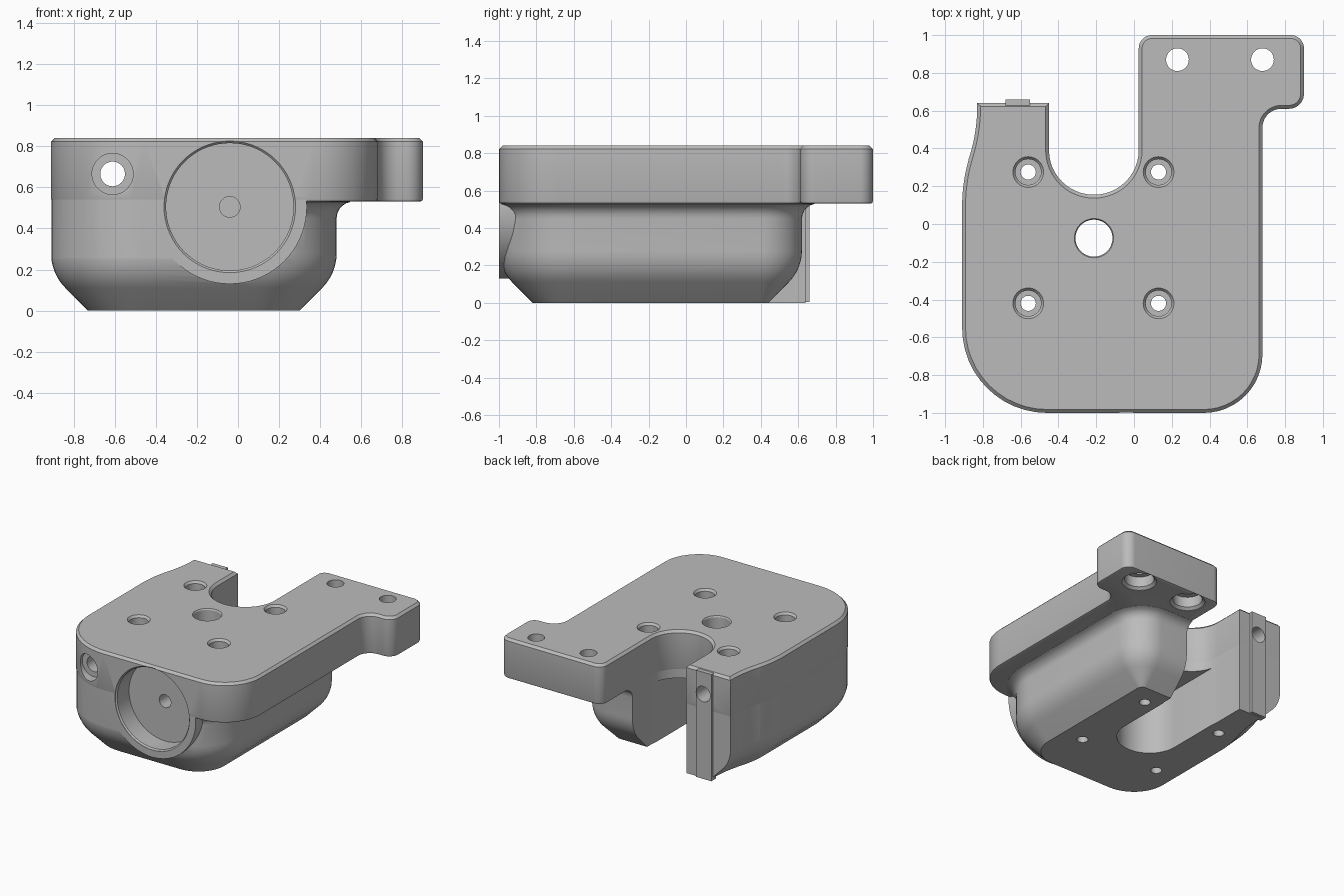
import bpy, bmesh
from math import sin, cos, tan, pi, radians
from mathutils import Vector, Matrix

if "Cube" in bpy.data.objects:
    bpy.data.objects.remove(bpy.data.objects["Cube"], do_unlink=True)

grey = bpy.data.materials.new("machined grey")
grey.use_nodes = True
grey.diffuse_color = (0.5, 0.5, 0.5, 1)
grey.node_tree.nodes["Principled BSDF"].inputs["Base Color"].default_value = (0.5, 0.5, 0.5, 1)


def loft(name, rings):
    """Closed solid through rings that share one point count."""
    bm = bmesh.new()
    loops = [[bm.verts.new(p) for p in ring] for ring in rings]
    n = len(loops[0])
    for a, b in zip(loops, loops[1:]):
        for i in range(n):
            j = (i + 1) % n
            bm.faces.new((a[i], a[j], b[j], b[i]))
    bm.faces.new(loops[0][::-1])
    bm.faces.new(loops[-1])
    bmesh.ops.recalc_face_normals(bm, faces=bm.faces)
    mesh = bpy.data.meshes.new(name)
    bm.to_mesh(mesh)
    bm.free()
    mesh.materials.append(grey)
    obj = bpy.data.objects.new(name, mesh)
    bpy.context.collection.objects.link(obj)
    return obj


def outline(corners, inset, steps=12):
    """Counter-clockwise polygon, moved inward, with rounded corners."""
    pts = []
    for i, (x, y, r) in enumerate(corners):
        p = Vector((x, y))
        before = Vector(corners[i - 1][:2])
        after = Vector(corners[(i + 1) % len(corners)][:2])
        e1, e2 = (p - before).normalized(), (after - p).normalized()
        n1, n2 = Vector((-e1.y, e1.x)), Vector((-e2.y, e2.x))
        q = p + (n1 + n2) * inset / (1 + n1.dot(n2))
        if r == 0:
            pts.append(q)
            continue
        side = 1 if e1.x * e2.y - e1.y * e2.x > 0 else -1
        rad = max(r - side * inset, 0.01)
        turn = e1.angle(e2)
        centre = q - e1 * rad * tan(turn / 2) + n1 * rad * side
        for k in range(steps + 1):
            spin = Matrix.Rotation(side * turn * k / steps, 2)
            pts.append(centre - spin @ n1 * rad * side)
    return pts


def prism(name, corners, profile):
    """Stack of outlines; profile holds (inset, height)."""
    return loft(name, [[(p.x, p.y, z) for p in outline(corners, d)] for d, z in profile])


def turned(name, axis, u, v, profile, n=48):
    """Round solid along y or z; profile holds (position, radius)."""
    rings = []
    for h, r in profile:
        circle = [(u + r * cos(2 * pi * k / n), v + r * sin(2 * pi * k / n)) for k in range(n)]
        rings.append([(a, b, h) if axis == "z" else (a, h, b) for a, b in circle])
    return loft(name, rings)


def combine(obj, other, operation):
    mod = obj.modifiers.new("combine", "BOOLEAN")
    mod.operation, mod.object, mod.solver = operation, other, "EXACT"
    bpy.context.view_layer.objects.active = obj
    bpy.ops.object.modifier_apply(modifier=mod.name)


def discard(obj):
    bpy.data.objects.remove(obj, do_unlink=True)


# Flange plate with ear, U notch and tapered left side
left_side = [(-.83, .48, .9), (-.91, .24, .9)]
plate_corners = [(-.91, -1, .45), (.68, -1, .31), (.68, .61, .1), (.9, .61, .08),
                 (.9, 1, .07), (.025, 1, .07), (.025, .155, .236), (-.45, .155, .236),
                 (-.45, .64, 0), (-.83, .64, 0)] + left_side
plate = prism("flange_plate", plate_corners,
              [(.015, .53), (.004, .534), (0, .545), (0, .822), (.018, .84)])

# Lower body: chamfered base, rounded belly, flared neck under the plate
body_corners = [(-.91, -1, .45), (.48, -1, .4), (.48, .62, .22), (-.21, .62, 0),
                (-.21, .9, 0), (-.83, .9, 0)] + left_side
belly = [(.24 - .24 * cos(a), .28 - .24 * sin(a)) for a in [radians(45 - 7.5 * k) for k in range(7)]]
neck = [(-.08 * (1 - cos(a)), .45 + .08 * sin(a)) for a in [radians(16 * k) for k in range(6)]]
body = prism("lower_body", body_corners, [(.18, 0)] + belly + neck + [(neck[-1][0], .7)])

# Round boss on the front, then trim both to the plate outline
boss = turned("boss", "y", -.04, .505, [(-1.1, .375), (-.6, .375)], 72)
combine(body, boss, "UNION")
trim = prism("trim", plate_corners, [(.0015, -.1), (.0015, .69)])
combine(body, trim, "INTERSECT")
discard(boss)
discard(trim)

# Locating rib on the back of the left leg
rib = loft("back_rib", [[(x, y, z) for x, y in ((-.68, .6), (-.55, .6), (-.55, .66), (-.68, .66))]
                        for z in (.005, .835)])

# Cutters: front bore, long side hole, pocket, centre hole, screw holes, ear holes
cutters = [
    turned("bore", "y", -.04, .505, [(-1.1, .32), (-.995, .32), (-.985, .31), (-.84, .31),
                                     (-.84, .05), (-.6, .05)], 72),
    turned("long_hole", "y", -.61, .665, [(-1.2, .1), (-.9, .1), (-.9, .06), (.8, .06)]),
    prism("pocket", [(-.446, -.313, .23), (.021, -.313, .23), (.021, .95, 0), (-.446, .95, 0)],
          [(0, -.1), (0, .47)]),
    turned("centre_hole", "z", -.212, -.075, [(.4, .098), (.83, .098), (.842, .105), (.9, .105)]),
]
for x in (-.56, .13):
    for y in (-.42, .275):
        cutters.append(turned("screw_hole", "z", x, y, [(-.1, .04), (.58, .04), (.58, .068),
                                                        (.823, .068), (.841, .082), (.9, .082)]))
for x in (.23, .68):
    cutters.append(turned("ear_hole", "z", x, .87, [(.4, .125), (.532, .125), (.55, .105),
                                                    (.63, .105), (.63, .06), (.9, .06)]))
for cutter in cutters:
    for part in (plate, body):
        combine(part, cutter, "DIFFERENCE")
combine(rib, cutters[1], "DIFFERENCE")
for cutter in cutters:
    discard(cutter)

# Smooth curved faces, keep machined edges sharp
bpy.ops.object.select_all(action="DESELECT")
for part in (plate, body, rib):
    part.select_set(True)
bpy.context.view_layer.objects.active = plate
bpy.ops.object.shade_smooth_by_angle(angle=radians(30))
